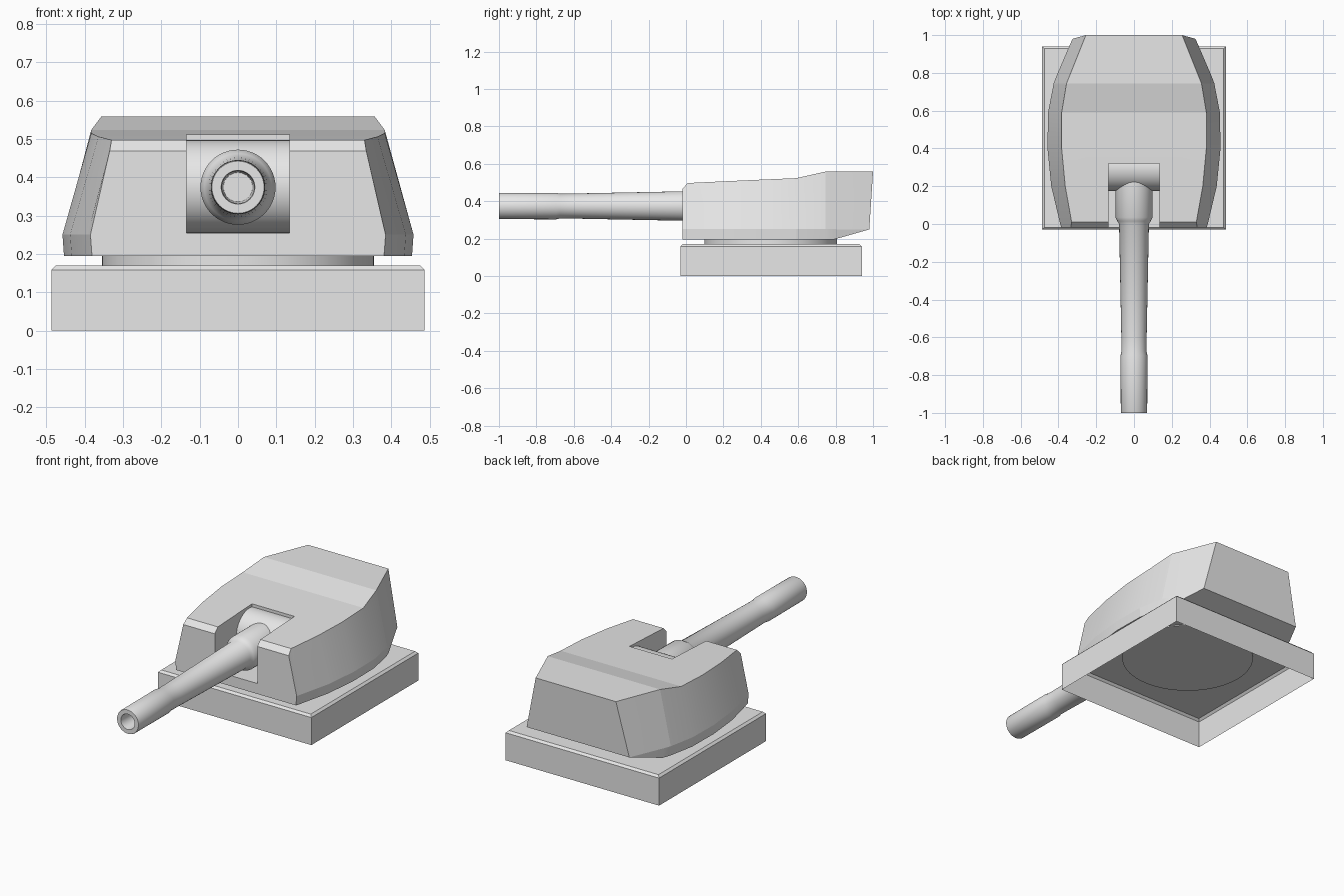
import bpy
import bmesh
from math import radians
from mathutils import Matrix

cube = bpy.data.objects.get("Cube")
if cube:
    bpy.data.objects.remove(cube, do_unlink=True)

# Single painted metal colour
COLOUR = (0.8, 0.8, 0.8, 1.0)
grey = bpy.data.materials.new("light_grey_metal")
grey.use_nodes = True
grey.diffuse_color = COLOUR
for node in grey.node_tree.nodes:
    if node.type == 'BSDF_PRINCIPLED':
        node.inputs["Base Color"].default_value = COLOUR


def finish(name, bm, smooth=None):
    """Turn a bmesh into a named, shaded object."""
    mesh = bpy.data.meshes.new(name)
    bm.to_mesh(mesh)
    bm.free()
    mesh.materials.append(grey)
    obj = bpy.data.objects.new(name, mesh)
    bpy.context.collection.objects.link(obj)
    if smooth:
        shade(obj, smooth)
    return obj


def shade(obj, angle):
    bpy.ops.object.select_all(action='DESELECT')
    obj.select_set(True)
    bpy.context.view_layer.objects.active = obj
    bpy.ops.object.shade_smooth_by_angle(angle=radians(angle))


def box(x, y, z):
    """A bmesh box from (low, high) pairs."""
    bm = bmesh.new()
    bmesh.ops.create_cube(bm, size=1)
    for v in bm.verts:
        v.co = [lo if c < 0 else hi for c, (lo, hi) in zip(v.co, (x, y, z))]
    return bm


def loft(bm, rings, cap_start=True, cap_end=True):
    """Skin a list of equal closed vertex rings."""
    n = len(rings[0])
    for a, b in zip(rings, rings[1:]):
        for i in range(n):
            j = (i + 1) % n
            bm.faces.new((a[i], a[j], b[j], b[i]))
    if cap_start:
        bm.faces.new(rings[0][::-1])
    if cap_end:
        bm.faces.new(rings[-1])


def lathe(name, profile, matrix, sides=48, smooth=30):
    """Revolve (height, radius) points about local z, then place."""
    bm = bmesh.new()
    rings = []
    for h, r in profile:
        circle = bmesh.ops.create_circle(bm, segments=sides, radius=r,
                                         matrix=matrix @ Matrix.Translation((0, 0, h)))
        rings.append(circle["verts"])
    loft(bm, rings)
    bmesh.ops.recalc_face_normals(bm, faces=bm.faces)
    return finish(name, bm, smooth)


# Hollow base plate: open underneath, narrow bevel round the top
bm = box((-0.487, 0.487), (-0.03, 0.94), (0, 0.17))
bm.normal_update()
bmesh.ops.delete(bm, geom=[f for f in bm.faces if f.normal.z < -0.9], context='FACES_ONLY')
top_edges = [e for e in bm.edges if all(v.co.z > 0.1 for v in e.verts)]
bmesh.ops.bevel(bm, geom=top_edges, offset=0.012, segments=1, affect='EDGES')
finish("base_plate", bm)

# Turning ring between base and turret
lathe("turret_ring", [(0.165, 0.355), (0.2, 0.355)], Matrix.Translation((0, 0.453, 0)), 64)

# Turret hull stations: y, lower half width, its z, top half width, its z
stations = [
    (-0.018, 0.385, 0.195, 0.335, 0.468),
    (0.01, 0.393, 0.195, 0.33, 0.497),
    (0.2, 0.438, 0.195, 0.364, 0.506),
    (0.4, 0.458, 0.195, 0.383, 0.515),
    (0.59, 0.455, 0.195, 0.383, 0.523),
    (0.745, 0.425, 0.195, 0.357, 0.558),
    (0.79, 0.408, 0.195, 0.339, 0.558),
    (0.98, 0.33, 0.249, 0.255, 0.558),
]
bm = bmesh.new()
rings = []
for y, low, z_low, wide, z_top in stations:
    y_top = 1.0 if y > 0.9 else y
    half = [(low - 0.004, y, z_low), (low, y, 0.25), (wide, y_top, z_top)]
    ring = half + [(-x, yy, z) for x, yy, z in reversed(half)]
    rings.append([bm.verts.new(p) for p in ring])
loft(bm, rings)
bmesh.ops.remove_doubles(bm, verts=bm.verts, dist=0.006)
bmesh.ops.recalc_face_normals(bm, faces=bm.faces)
turret = finish("turret_hull", bm)

# Gun slot cut through the roof and front of the hull
cutter = finish("slot_cutter", box((-0.135, 0.135), (-0.2, 0.32), (0.255, 0.8)))
cutter.hide_render = True
slot = turret.modifiers.new("gun_slot", 'BOOLEAN')
slot.operation = 'DIFFERENCE'
slot.solver = 'EXACT'
slot.object = cutter
bpy.ops.object.select_all(action='DESELECT')
turret.select_set(True)
bpy.context.view_layer.objects.active = turret
bpy.ops.object.modifier_apply(modifier=slot.name)
bpy.data.objects.remove(cutter, do_unlink=True)
shade(turret, 10)

# Gun mantlet: drum lying across the slot
across = Matrix.Translation((0, 0.296, 0.376)) @ Matrix.Rotation(radians(90), 4, 'Y')
lathe("gun_mantlet", [(-0.134, 0.121), (0.134, 0.121)], across)

# Gun barrel pointing forward, from the bore floor out and back to the collar
forward = Matrix.Translation((0, 0, 0.374)) @ Matrix.Rotation(radians(90), 4, 'X')
barrel = [
    (0.85, 0.038), (0.99, 0.042), (1.0, 0.044), (1.0, 0.068), (0.995, 0.07),
    (0.695, 0.071), (0.675, 0.066), (0.6, 0.067), (0.0, 0.079),
    (-0.015, 0.088), (-0.035, 0.098), (-0.25, 0.098),
]
lathe("gun_barrel", barrel, forward)
